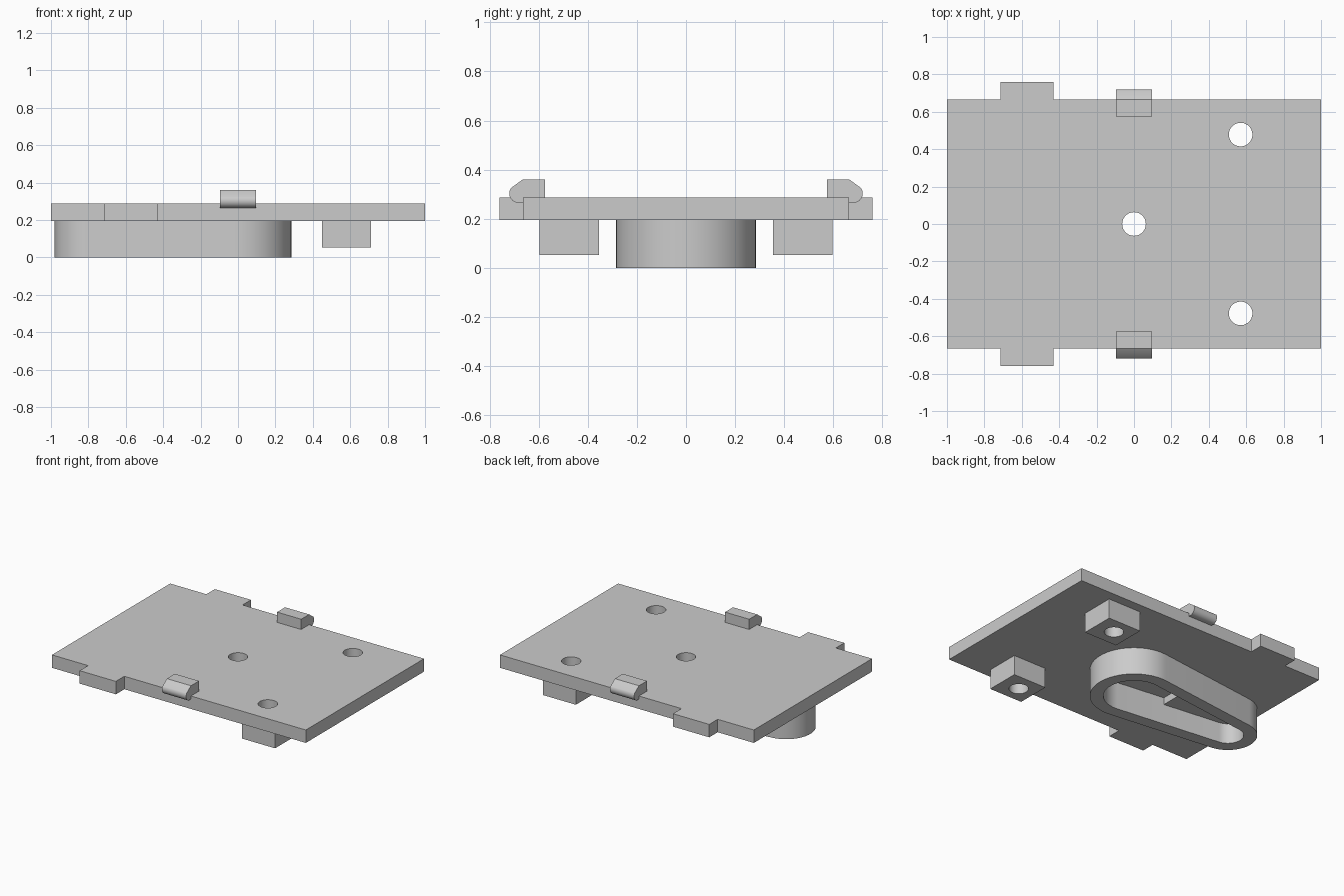
import bpy
import bmesh
import math

cube = bpy.data.objects.get("Cube")
if cube:
    bpy.data.objects.remove(cube, do_unlink=True)

grey = bpy.data.materials.new("light grey")
grey.use_nodes = True
colour = (0.6, 0.6, 0.6, 1)
grey.diffuse_color = colour
grey.node_tree.nodes["Principled BSDF"].inputs["Base Color"].default_value = colour

PLATE_LOW, PLATE_TOP = 0.195, 0.287


def prism(name, points, direction):
    """Extrude a closed 3D outline along a direction."""
    bm = bmesh.new()
    face = bm.faces.new([bm.verts.new(p) for p in points])
    new = bmesh.ops.extrude_face_region(bm, geom=[face])["geom"]
    verts = [v for v in new if isinstance(v, bmesh.types.BMVert)]
    bmesh.ops.translate(bm, verts=verts, vec=direction)
    bmesh.ops.recalc_face_normals(bm, faces=bm.faces)
    mesh = bpy.data.meshes.new(name)
    bm.to_mesh(mesh)
    bm.free()
    mesh.materials.append(grey)
    obj = bpy.data.objects.new(name, mesh)
    bpy.context.collection.objects.link(obj)
    return obj


def upright(name, outline, low, high):
    return prism(name, [(x, y, low) for x, y in outline], (0, 0, high - low))


def arc(cx, cy, r, start, end, steps):
    angles = [start + (end - start) * i / steps for i in range(steps + 1)]
    return [(cx + r * math.cos(a), cy + r * math.sin(a)) for a in angles]


def circle(cx, cy, r):
    return arc(cx, cy, r, 0, math.tau, 48)[:-1]


def rectangle(x0, x1, y0, y1):
    return [(x0, y0), (x1, y0), (x1, y1), (x0, y1)]


def activate(obj):
    bpy.ops.object.select_all(action="DESELECT")
    obj.select_set(True)
    bpy.context.view_layer.objects.active = obj


def cut(obj, outline):
    """Cut an outline vertically through an object."""
    cutter = upright("cutter", outline, -0.1, 0.5)
    cutter.hide_render = True
    mod = obj.modifiers.new("cut", "BOOLEAN")
    mod.operation = "DIFFERENCE"
    mod.solver = "EXACT"
    mod.object = cutter
    activate(obj)
    bpy.ops.object.modifier_apply(modifier=mod.name)
    bpy.data.objects.remove(cutter, do_unlink=True)


def smooth(obj):
    activate(obj)
    bpy.ops.object.shade_smooth_by_angle(angle=math.radians(30))


# Tapered ring outline: a large and a small circle joined by tangents
SMALL_X, BIG_R, SMALL_R = -0.79, 0.285, 0.19
tangent = math.pi / 2 + math.asin((BIG_R - SMALL_R) / -SMALL_X)
tangent = math.pi - tangent + 2 * (tangent - math.pi / 2)


def teardrop(inset):
    return (arc(0, 0, BIG_R - inset, -tangent, tangent, 40)
            + arc(SMALL_X, 0, SMALL_R - inset, tangent, math.tau - tangent, 32))


# Base plate with side tabs
half, tab = 0.665, 0.76
side = [(-1, -half), (-0.715, -half), (-0.715, -tab),
        (-0.43, -tab), (-0.43, -half), (1, -half)]
plate = upright("base_plate", side + [(x, -y) for x, y in reversed(side)],
                PLATE_LOW, PLATE_TOP)
holes = [(0, 0), (0.57, 0.478), (0.57, -0.478)]
for x, y in holes:
    cut(plate, circle(x, y, 0.063))
smooth(plate)

# Tapered ring under the plate, with a raised floor at its narrow end
ring = upright("tapered_ring", teardrop(0), 0, PLATE_LOW)
cut(ring, teardrop(0.087))
smooth(ring)
floor = [(-0.38, -0.18), (-0.38, 0.18)] + arc(
    SMALL_X, 0, SMALL_R - 0.045, tangent, math.tau - tangent, 16)
upright("ring_floor_step", floor, 0.145, PLATE_LOW)

for name, s in (("back", 1), ("front", -1)):
    # Bored mounting block
    y0, y1 = sorted((s * 0.355, s * 0.597))
    block = upright(name + "_mounting_block",
                    rectangle(0.45, 0.71, y0, y1), 0.053, PLATE_LOW)
    cut(block, circle(0.57, s * 0.478, 0.063))
    smooth(block)

    # Snap clip with a sloped top and a rounded nose
    profile = [(0.575, 0.265), (0.575, 0.36), (0.665, 0.36)]
    profile += arc(0.682, 0.303, 0.038, math.pi / 5, -math.pi / 2, 12)
    clip = prism(name + "_snap_clip", [(-0.095, s * y, z) for y, z in profile],
                 (0.19, 0, 0))
    smooth(clip)
